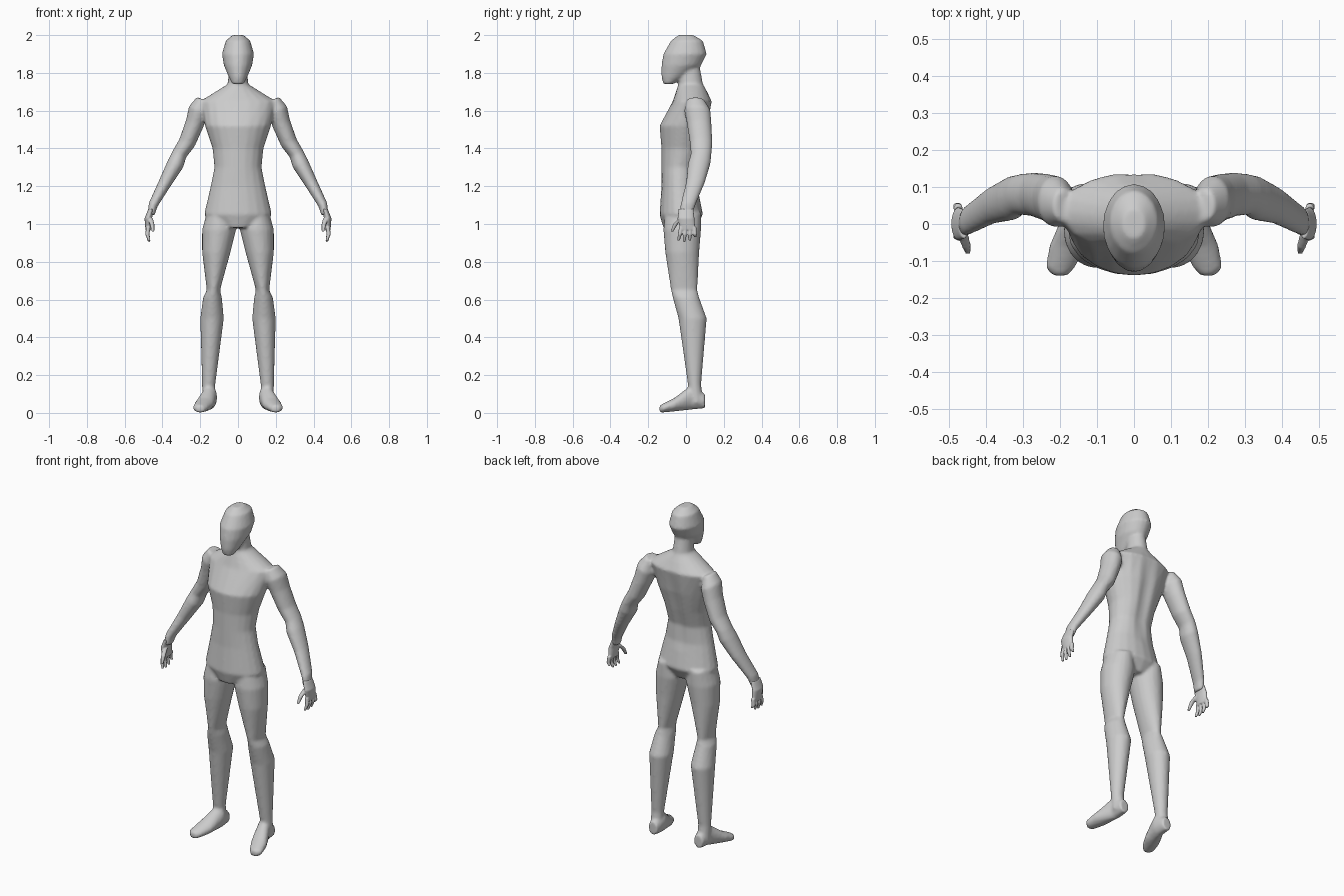
import bpy, bmesh, math
from mathutils import Vector

if "Cube" in bpy.data.objects:
    bpy.data.objects.remove(bpy.data.objects["Cube"], do_unlink=True)

ACROSS, DEPTH, UP = Vector((1, 0, 0)), Vector((0, 1, 0)), Vector((0, 0, 1))
ARM_ACROSS = Vector((.9, 0, .43))

grey = bpy.data.materials.new("plain grey")
grey.use_nodes = True
grey.diffuse_color = (.6, .6, .6, 1)
shader = grey.node_tree.nodes["Principled BSDF"]
shader.inputs["Base Color"].default_value = grey.diffuse_color


def loft(bm, rings, u, v, side=1, count=20):
    """Closed tube through rings of (centre, radius along u, radius along v)."""
    loops = []
    for centre, radius_u, radius_v in rings:
        loop = []
        for step in range(count):
            angle = math.tau * step / count
            point = Vector(centre)
            point += u * radius_u * math.cos(angle) + v * radius_v * math.sin(angle)
            loop.append(bm.verts.new((point.x * side, point.y, point.z)))
        loops.append(loop)
    for low, high in zip(loops, loops[1:]):
        for this in range(count):
            following = (this + 1) % count
            bm.faces.new((low[this], low[following], high[following], high[this]))
    bm.faces.new(loops[0])
    bm.faces.new(loops[-1])


def level_rings(rows):
    """Horizontal rings from rows of (z, x min, x max, y front, y back)."""
    return [(((left + right) / 2, (front + back) / 2, z),
             (right - left) / 2, (back - front) / 2)
            for z, left, right, front, back in rows]


def centred_rings(rows):
    """Horizontal rings from rows of (z, half width, y front, y back)."""
    return level_rings([(z, -half, half, front, back)
                        for z, half, front, back in rows])


def limb_rings(rows, extra_depth=0):
    """Rings from rows of (x, y, z, radius), made deeper along y."""
    return [((x, y, z), radius, radius + extra_depth) for x, y, z, radius in rows]


def finish(bm, name, voxel):
    """Fuse the overlapping volumes of one object into a single smooth skin."""
    bmesh.ops.recalc_face_normals(bm, faces=bm.faces)
    mesh = bpy.data.meshes.new(name)
    bm.to_mesh(mesh)
    bm.free()
    mesh.materials.append(grey)
    obj = bpy.data.objects.new(name, mesh)
    bpy.context.collection.objects.link(obj)
    bpy.ops.object.select_all(action="DESELECT")
    obj.select_set(True)
    bpy.context.view_layer.objects.active = obj
    fuse = obj.modifiers.new("fuse", "REMESH")
    fuse.mode = "VOXEL"
    fuse.voxel_size = voxel
    soften = obj.modifiers.new("soften", "SMOOTH")
    soften.factor = .5
    soften.iterations = 4
    for modifier in ("fuse", "soften"):
        bpy.ops.object.modifier_apply(modifier=modifier)
    bpy.ops.object.shade_smooth()
    return obj


# Torso and neck, from crotch to the inside of the head
torso = centred_rings([
    (.98, .1, -.12, .05), (1.05, .18, -.14, .09), (1.2, .145, -.13, .06),
    (1.3, .125, -.13, .06), (1.4, .135, -.13, .09), (1.52, .175, -.14, .12),
    (1.65, .2, -.07, .14), (1.74, .055, -.04, .09), (1.85, .045, -.04, .07)])

# Head, from chin to crown
head = centred_rings([
    (1.74, .03, -.12, -.07), (1.78, .05, -.13, 0), (1.84, .075, -.13, .08),
    (1.9, .085, -.12, .11), (1.97, .065, -.08, .09), (2, .03, -.04, .04)])

# Leg, from hip to ankle
leg = level_rings([
    (1.06, .03, .165, -.11, .08), (.97, .01, .19, -.12, .08),
    (.85, .04, .19, -.11, .07), (.65, .095, .165, -.08, .06),
    (.61, .085, .185, -.07, .07), (.5, .075, .2, -.04, .11),
    (.15, .12, .19, .01, .08), (.05, .12, .19, .02, .09)])

# Foot, from heel to toe: y, x, half width, top; the sole drops towards the toe
foot = []
for y, x, half, top in [(.1, .15, .03, .1), (.03, .15, .04, .15),
                        (-.06, .18, .05, .08), (-.12, .2, .04, .05),
                        (-.14, .2, .02, .04)]:
    sole = (y + .14) / 10
    foot.append(((x, y, (sole + top) / 2), half, (top - sole) / 2))

# Arm, from shoulder to wrist
arm = limb_rings([
    (.19, .05, 1.66, .03), (.21, .06, 1.6, .055), (.23, .07, 1.53, .05),
    (.27, .08, 1.43, .045), (.31, .08, 1.37, .04), (.33, .07, 1.32, .045),
    (.385, .05, 1.22, .035), (.45, .01, 1.1, .025), (.46, 0, 1.05, .02)],
    extra_depth=.015)

body_mesh = bmesh.new()
loft(body_mesh, torso, ACROSS, DEPTH)
loft(body_mesh, head, ACROSS, DEPTH)
for side in (1, -1):
    loft(body_mesh, leg, ACROSS, DEPTH, side)
    loft(body_mesh, foot, ACROSS, UP, side)
    loft(body_mesh, arm, ARM_ACROSS, DEPTH, side)
body = finish(body_mesh, "body", .009)

# Shallow groove along the spine
for vert in body.data.vertices:
    height = (vert.co.z - 1.15) / .55
    if vert.co.y > .03 and 0 < height < 1:
        fade = math.sin(math.pi * height)
        vert.co.y -= .014 * fade * math.exp(-(vert.co.x / .035) ** 2)

# Hands: palm, thumb and four fingers that fan out
palm = limb_rings([(.46, 0, 1.08, .015), (.475, 0, 1.03, .02),
                   (.475, .01, .97, .015)], extra_depth=.025)
thumb = limb_rings([(.465, -.025, 1.03, .015), (.455, -.055, 1, .013),
                    (.45, -.075, .96, .008)])
digits = [thumb]
for finger in range(4):
    root = -.025 + .023 * finger
    tip = -.04 + .03 * finger
    end = .905 + .006 * (finger - 1) ** 2
    digits.append(limb_rings([(.475, root, .985, .012),
                              (.48, (root + tip) / 2, .945, .011),
                              (.47, tip, end, .007)]))

for name, side in (("left_hand", 1), ("right_hand", -1)):
    hand_mesh = bmesh.new()
    loft(hand_mesh, palm, ACROSS, DEPTH, side)
    for digit in digits:
        loft(hand_mesh, digit, ACROSS, DEPTH, side, count=10)
    finish(hand_mesh, name, .004)
